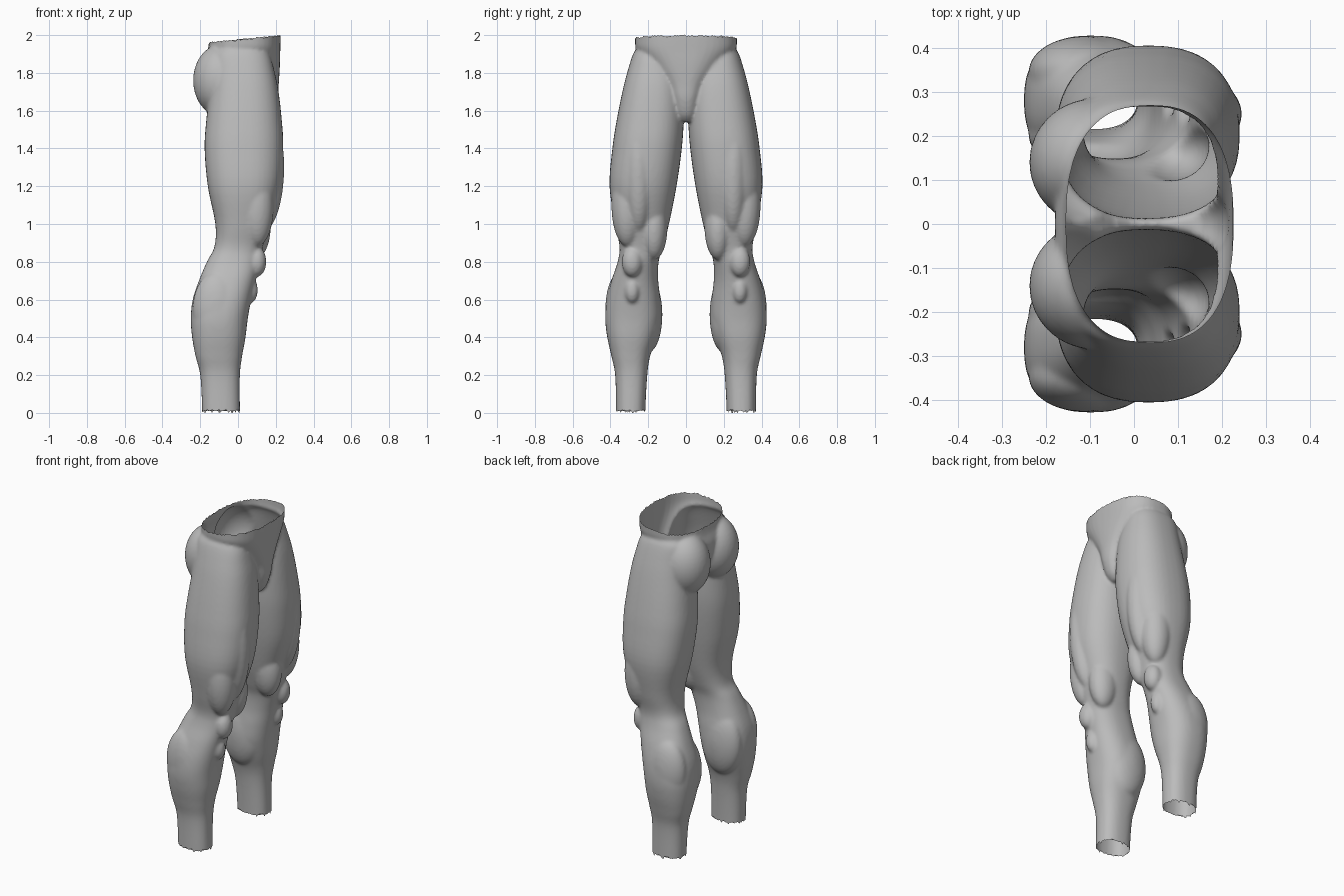
import bpy, bmesh, math, random
from mathutils import Matrix, Vector

random.seed(4)
cube = bpy.data.objects.get("Cube")
if cube:
    bpy.data.objects.remove(cube, do_unlink=True)

SEGMENTS = 40


def spline(rows, steps=5):
    """Catmull-Rom interpolation between key cross-sections."""
    keys = [Vector(r) for r in rows]
    out = []
    for i in range(len(keys) - 1):
        a, b, c = keys[max(i - 1, 0)], keys[i], keys[i + 1]
        d = keys[min(i + 2, len(keys) - 1)]
        for k in range(steps):
            t = k / steps
            out.append(b + (c - a) * t / 2
                       + (a * 2 - b * 5 + c * 4 - d) * t ** 2 / 2
                       + (b * 3 - a - c * 3 + d) * t ** 3 / 2)
    return out + [keys[-1]]


def power(v, exponent):
    return math.copysign(abs(v) ** (2 / exponent), v)


def loft(bm, rows, side=1, exponent=2.4):
    """Closed skin through rows of (z, back, front, inner, outer)."""
    rings = []
    for z, back, front, inner, outer in spline(rows):
        ring = []
        for i in range(SEGMENTS):
            a = math.tau * i / SEGMENTS
            x = (back + front) / 2 + (front - back) / 2 * power(math.cos(a), exponent)
            y = (inner + outer) / 2 + (outer - inner) / 2 * power(math.sin(a), exponent)
            ring.append(bm.verts.new((x, y * side, z)))
        rings.append(ring)
    for low, high in zip(rings, rings[1:]):
        for i in range(SEGMENTS):
            j = (i + 1) % SEGMENTS
            bm.faces.new((low[i], low[j], high[j], high[i]))
    bm.faces.new(rings[0][::-1])
    bm.faces.new(rings[-1])


def muscle(bm, centre, radii, side):
    x, y, z = centre
    matrix = Matrix.Translation((x, y * side, z)) @ Matrix.Diagonal((*radii, 1))
    bmesh.ops.create_uvsphere(bm, u_segments=32, v_segments=20, radius=1, matrix=matrix)


# Leg from below the ankle to the hip: z, back, front, inner, outer
leg_rows = [
    (-.06, -.19, .01, .215, .37), (.02, -.19, .01, .215, .37),
    (.2, -.2, .01, .205, .375), (.3, -.225, .022, .19, .395),
    (.4, -.243, .04, .157, .417), (.5, -.25, .052, .132, .428),
    (.6, -.24, .07, .135, .42), (.7, -.207, .092, .147, .395),
    (.8, -.165, .118, .145, .362), (.88, -.125, .132, .122, .352),
    (1, -.12, .165, .09, .375), (1.2, -.16, .225, .05, .405),
    (1.4, -.177, .24, .022, .39), (1.55, -.168, .232, .012, .367),
    (1.7, -.15, .215, .015, .337), (1.8, -.14, .195, .03, .312),
    (1.9, -.13, .165, .06, .28), (1.94, -.08, .11, .1, .25),
]

# Muscle bulges: centre, radii
muscles = [
    ((-.09, .14, 1.76), (.148, .145, .19)),    # glute
    ((.12, .25, 1.3), (.125, .09, .35)),       # front thigh
    ((.085, .17, .98), (.088, .072, .17)),     # inner teardrop
    ((.1, .31, 1.1), (.09, .085, .22)),        # outer thigh
    ((.1, .285, .8), (.05, .055, .08)),        # kneecap
    ((.065, .285, .65), (.04, .04, .07)),      # knee tendon
    ((-.11, .2, .52), (.13, .075, .2)),        # inner calf
    ((-.11, .345, .55), (.13, .082, .2)),      # outer calf
]

# Pelvis wedge: z, back, front, half width
pelvis_rows = [
    (1.54, .08, .15, .03), (1.58, -.02, .185, .06), (1.66, -.1, .21, .085),
    (1.74, -.16, .216, .12), (1.84, -.18, .222, .2), (1.92, -.16, .224, .262),
    (1.98, -.153, .226, .27), (2.06, -.153, .227, .272),
]

bm = bmesh.new()
for side in (1, -1):
    loft(bm, leg_rows, side)
    for centre, radii in muscles:
        muscle(bm, centre, radii, side)
loft(bm, [(z, b, f, -w, w) for z, b, f, w in pelvis_rows], exponent=2.5)
bmesh.ops.recalc_face_normals(bm, faces=bm.faces)
mesh = bpy.data.meshes.new("legs_and_hips")
bm.to_mesh(mesh)
bm.free()
body = bpy.data.objects.new("legs_and_hips", mesh)
bpy.context.collection.objects.link(body)

# Fuse the parts into one smooth skin
remesh = body.modifiers.new("fuse", 'REMESH')
remesh.mode = 'VOXEL'
remesh.voxel_size = .009
relax = body.modifiers.new("relax", 'SMOOTH')
relax.factor = .5
relax.iterations = 8
depsgraph = bpy.context.evaluated_depsgraph_get()
skin = bpy.data.meshes.new_from_object(body.evaluated_get(depsgraph))
body.modifiers.clear()
body.data = skin
bpy.data.meshes.remove(mesh)
skin.name = "legs_and_hips"

# Open the waist and ankles, leaving slightly ragged rims
bm = bmesh.new()
bm.from_mesh(skin)
for point, normal in (((0, 0, 1.975), (-.1, 0, 1)), ((0, 0, .012), (0, 0, -1))):
    bmesh.ops.bisect_plane(bm, geom=bm.verts[:] + bm.edges[:] + bm.faces[:],
                           plane_co=point, plane_no=normal, clear_outer=True)
for v in bm.verts:
    if v.is_boundary:
        v.co.z += random.uniform(-.005, .005)
lowest = min(v.co.z for v in bm.verts)
bmesh.ops.translate(bm, vec=(0, 0, -lowest), verts=[v for v in bm.verts if v.co.z < lowest + .001])
for f in bm.faces:
    f.smooth = True
bm.to_mesh(skin)
bm.free()

# Plain grey clay
clay = bpy.data.materials.new("grey_clay")
clay.use_nodes = True
colour = (.5, .5, .5, 1)
clay.diffuse_color = colour
clay.node_tree.nodes["Principled BSDF"].inputs["Base Color"].default_value = colour
skin.materials.clear()
skin.materials.append(clay)
